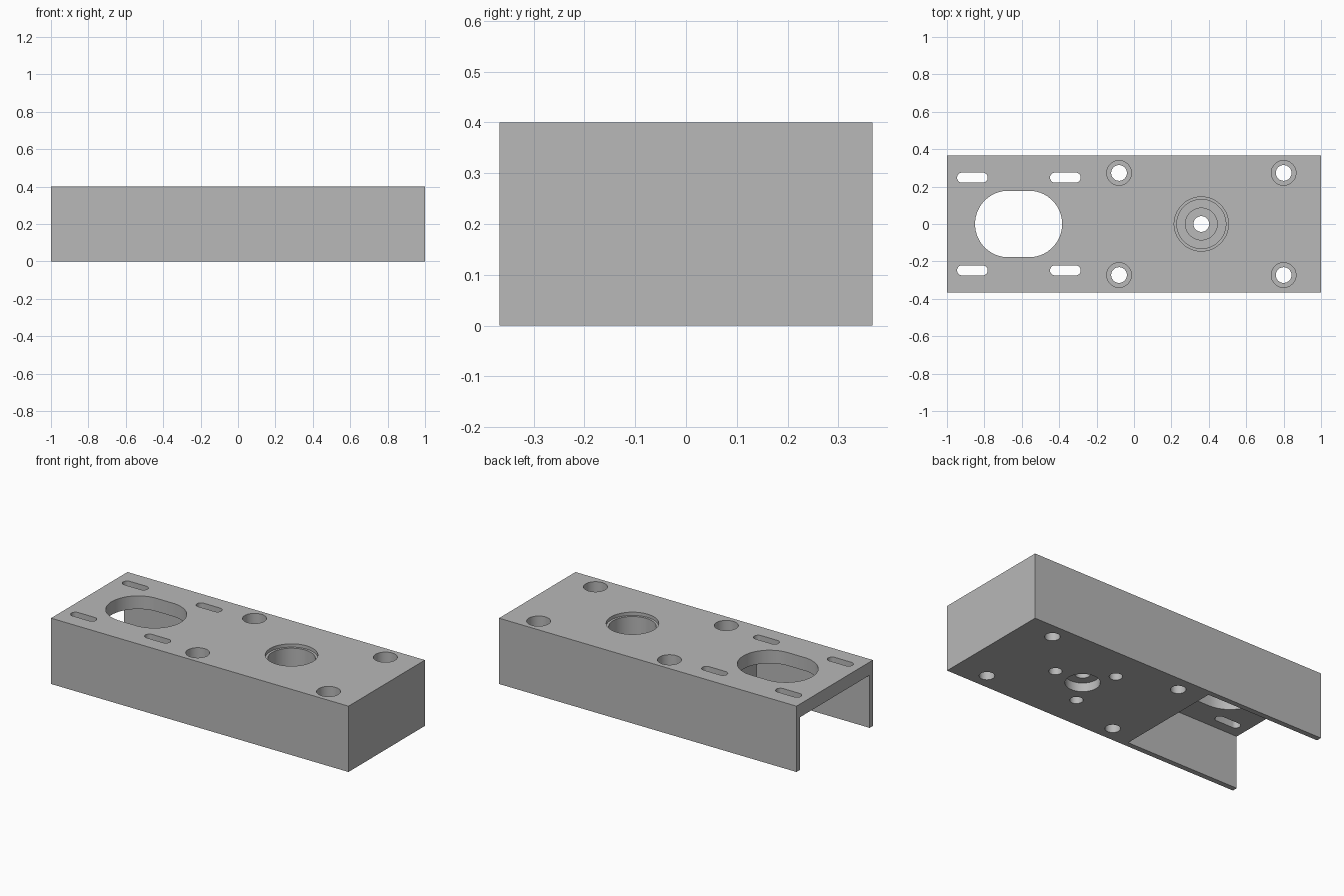
import bpy, bmesh, math

cube = bpy.data.objects.get("Cube")
if cube:
    bpy.data.objects.remove(cube, do_unlink=True)

TOP, BELOW, ABOVE = 0.4, -0.05, 0.45

grey = bpy.data.materials.new("light_grey")
grey.use_nodes = True
colour = (0.48, 0.48, 0.48, 1)
grey.diffuse_color = colour
grey.node_tree.nodes["Principled BSDF"].inputs["Base Color"].default_value = colour


def make_object(name, bm):
    bmesh.ops.recalc_face_normals(bm, faces=bm.faces)
    mesh = bpy.data.meshes.new(name)
    bm.to_mesh(mesh)
    bm.free()
    mesh.materials.append(grey)
    obj = bpy.data.objects.new(name, mesh)
    bpy.context.collection.objects.link(obj)
    return obj


def box(name, x0, x1, y0, y1, z0, z1):
    bm = bmesh.new()
    bmesh.ops.create_cube(bm, size=1)
    for v in bm.verts:
        v.co.x = x0 + (v.co.x + 0.5) * (x1 - x0)
        v.co.y = y0 + (v.co.y + 0.5) * (y1 - y0)
        v.co.z = z0 + (v.co.z + 0.5) * (z1 - z0)
    return make_object(name, bm)


def bore(name, x, y, profile, stretch=0.0, sides=48):
    """Stepped round or slotted cutter from (radius, height) pairs."""
    bm = bmesh.new()
    rings = []
    for radius, z in profile:
        ring = []
        for i in range(sides):
            a = math.tau * (i + 0.5) / sides
            shift = math.copysign(stretch, math.cos(a))
            ring.append(bm.verts.new((x + shift + radius * math.cos(a),
                                      y + radius * math.sin(a), z)))
        rings.append(ring)
    for low, high in zip(rings, rings[1:]):
        for i in range(sides):
            j = (i + 1) % sides
            bm.faces.new((low[i], low[j], high[j], high[i]))
    bm.faces.new(rings[0][::-1])
    bm.faces.new(rings[-1])
    return make_object(name, bm)


# Solid housing block and the channel open at the bottom and one end
body = box("housing_block", -1, 1, -0.367, 0.367, 0, TOP)
cutters = [box("channel_cutter", -1.1, -0.24, -0.335, 0.335, -0.1, 0.32)]

# Large oval opening through the channel roof
cutters.append(bore("oval_opening_cutter", -0.617, 0,
                    [(0.178, 0.2), (0.178, ABOVE)], stretch=0.055))

for side in (-1, 1):
    # Adjustment slots
    for x in (-0.864, -0.367):
        cutters.append(bore("slot_cutter", x, side * 0.248,
                            [(0.027, 0.2), (0.027, ABOVE)], stretch=0.055))
    # Counterbored bolt holes
    for x in (-0.08, 0.8):
        cutters.append(bore("bolt_hole_cutter", x, side * 0.273,
                            [(0.042, BELOW), (0.042, 0.25), (0.066, 0.25), (0.066, ABOVE)]))

# Stepped bearing bore with a recess underneath
cx = 0.36
cutters.append(bore("bearing_bore_cutter", cx, 0,
                    [(0.095, BELOW), (0.095, 0.053), (0.042, 0.053), (0.042, 0.12),
                     (0.085, 0.12), (0.085, 0.18), (0.131, 0.18), (0.131, 0.38),
                     (0.145, 0.38), (0.145, ABOVE)], sides=64))

# Three blind holes around the bore on the underside
for k in range(3):
    a = math.tau * k / 3
    cutters.append(bore("blind_hole_cutter", cx + 0.19 * math.cos(a), 0.19 * math.sin(a),
                        [(0.036, BELOW), (0.036, 0.15)]))

# Cut everything from the block
bpy.context.view_layer.objects.active = body
body.select_set(True)
for cutter in cutters:
    cutter.hide_render = True
    mod = body.modifiers.new("cut", 'BOOLEAN')
    mod.operation = 'DIFFERENCE'
    mod.solver = 'EXACT'
    mod.object = cutter
    bpy.ops.object.modifier_apply(modifier=mod.name)
for cutter in cutters:
    bpy.data.objects.remove(cutter, do_unlink=True)

bpy.ops.object.shade_smooth_by_angle(angle=math.radians(30))
